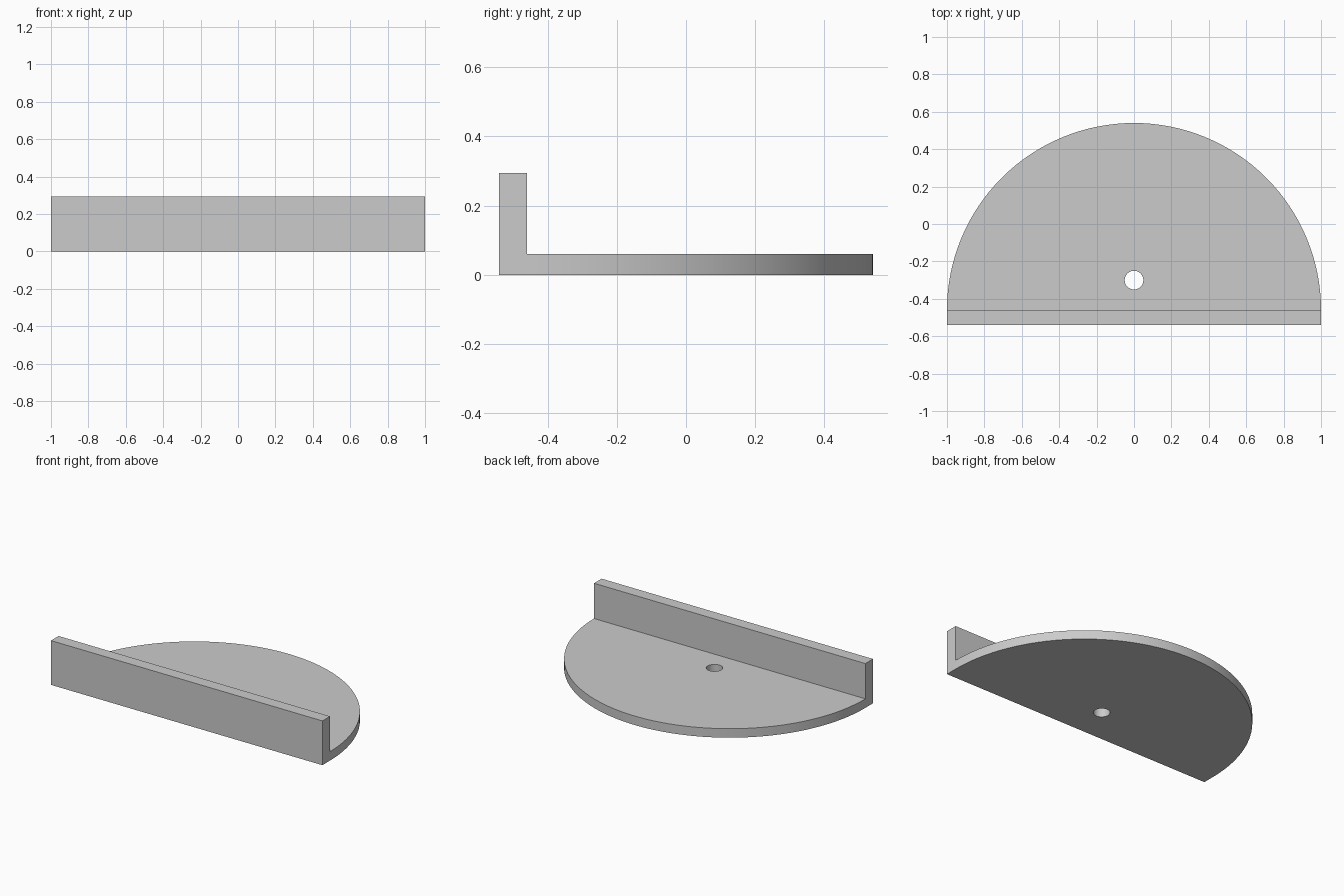
import bpy
import bmesh
from math import cos, sin, pi, radians
from mathutils import Vector

cube = bpy.data.objects.get("Cube")
if cube:
    bpy.data.objects.remove(cube, do_unlink=True)

FRONT, WALL_BACK = -0.54, -0.46      # upright wall, front and back faces
PLATE_TOP, WALL_TOP = 0.06, 0.295
RADIUS, HOLE_RADIUS, HOLE_Y = 1.0, 0.05, -0.30
ARC_STEPS, HOLE_STEPS = 64, 32

grey = bpy.data.materials.new("plain grey")
grey.use_nodes = True
colour = (0.6, 0.6, 0.6, 1)
grey.diffuse_color = colour
grey.node_tree.nodes["Principled BSDF"].inputs["Base Color"].default_value = colour


def add_loop(bm, points):
    """Closed ring of vertices and edges."""
    verts = [bm.verts.new((x, y, 0)) for x, y in points]
    edges = [bm.edges.new((a, b)) for a, b in zip(verts, verts[1:] + verts[:1])]
    return verts, edges


def raise_faces(bm, faces, height):
    """Extrude faces straight up and return the new top faces."""
    out = bmesh.ops.extrude_face_region(bm, geom=faces)["geom"]
    verts = [g for g in out if isinstance(g, bmesh.types.BMVert)]
    bmesh.ops.translate(bm, verts=verts, vec=Vector((0, 0, height)))
    return [g for g in out if isinstance(g, bmesh.types.BMFace)]


bm = bmesh.new()

# Half-round plate outline with a round hole
arc = [(RADIUS * cos(pi * i / ARC_STEPS), WALL_BACK + RADIUS * sin(pi * i / ARC_STEPS))
       for i in range(ARC_STEPS + 1)]
hole = [(HOLE_RADIUS * cos(2 * pi * i / HOLE_STEPS),
         HOLE_Y + HOLE_RADIUS * sin(2 * pi * i / HOLE_STEPS)) for i in range(HOLE_STEPS)]
outline, outer_edges = add_loop(bm, arc)
_, hole_edges = add_loop(bm, hole)
bmesh.ops.triangle_fill(bm, edges=outer_edges + hole_edges, use_beauty=True,
                        normal=Vector((0, 0, 1)))

# Straight strip under the wall
corners = [bm.verts.new((x, FRONT, 0)) for x in (-RADIUS, RADIUS)]
bm.faces.new((corners[0], corners[1], outline[0], outline[-1]))

# Thicken the whole base, keeping its underside, then raise the wall from the strip
base = bm.faces[:]
top = raise_faces(bm, base, PLATE_TOP)
strip = [f for f in top if f.calc_center_median().y < WALL_BACK]
raise_faces(bm, strip, WALL_TOP - PLATE_TOP)

# Remove any strip face left inside the solid
inside = [f for f in bm.faces
          if abs(f.calc_center_median().z - PLATE_TOP) < 1e-4
          and f.calc_center_median().y < WALL_BACK - 0.01]
if inside:
    bmesh.ops.delete(bm, geom=inside, context="FACES_ONLY")

# Close the underside if the extrusion moved it up
if not any(f.calc_center_median().z < 1e-4 for f in bm.faces):
    rim = [e for e in bm.edges if e.is_boundary and all(v.co.z < 1e-4 for v in e.verts)]
    bmesh.ops.triangle_fill(bm, edges=rim, use_beauty=True)
bmesh.ops.recalc_face_normals(bm, faces=bm.faces[:])

mesh = bpy.data.meshes.new("half_round_bracket")
bm.to_mesh(mesh)
bm.free()
mesh.materials.append(grey)
bracket = bpy.data.objects.new("half_round_bracket", mesh)
bpy.context.collection.objects.link(bracket)

# Smooth the curved rim and hole, keep corners sharp
bpy.ops.object.select_all(action="DESELECT")
bracket.select_set(True)
bpy.context.view_layer.objects.active = bracket
bpy.ops.object.shade_smooth_by_angle(angle=radians(30))
